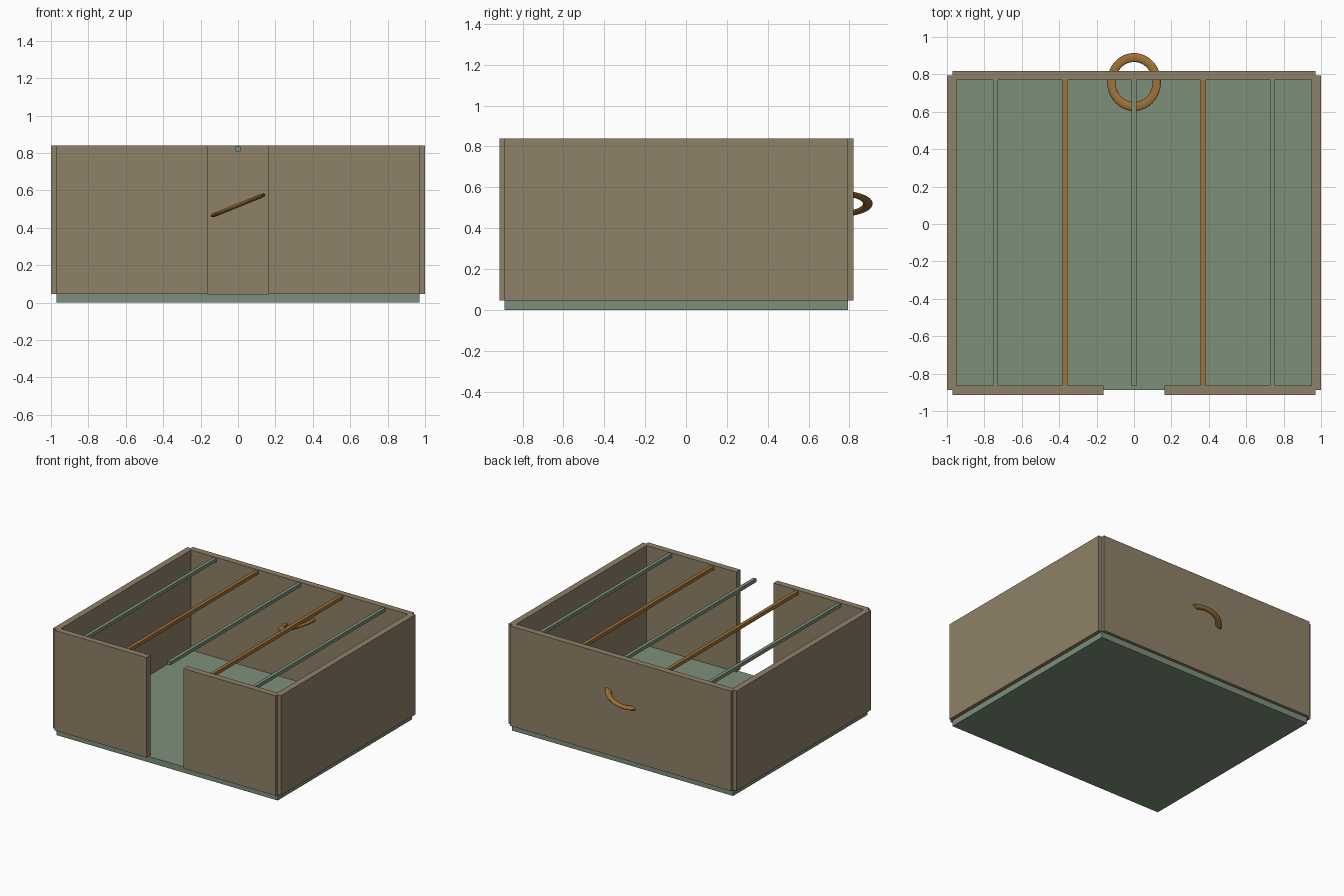
import bpy, math

if "Cube" in bpy.data.objects:
    bpy.data.objects.remove(bpy.data.objects["Cube"])


def material(name, rgb):
    m = bpy.data.materials.new(name)
    m.diffuse_color = (*rgb, 1)
    m.use_nodes = True
    m.node_tree.nodes["Principled BSDF"].inputs["Base Color"].default_value = m.diffuse_color
    return m


WALL = material("tan_wall", (0.275, 0.22, 0.14))
GREEN = material("sage_green", (0.205, 0.28, 0.195))
WOOD = material("warm_wood", (0.35, 0.17, 0.04))


def box(name, x, y, z, mat):
    """Box from (min, max) ranges on each axis."""
    spans = (x, y, z)
    bpy.ops.mesh.primitive_cube_add(size=1, location=[(a + b) / 2 for a, b in spans])
    ob = bpy.context.object
    ob.name = name
    ob.scale = [b - a for a, b in spans]
    bpy.ops.object.transform_apply(location=False, rotation=False, scale=True)
    ob.data.materials.append(mat)
    return ob


FLOOR_TOP, TOP = 0.047, 0.84
FRONT, BACK = -0.888, 0.794      # wall centre lines
T = 0.025                        # half wall thickness
wall_z = (FLOOR_TOP, TOP)

# floor slab and back wall
box("floor", (-0.97, 0.97), (FRONT, BACK), (0, FLOOR_TOP), GREEN)
box("back_wall", (-0.97, 0.97), (BACK - T, BACK + T), wall_z, WALL)

# side walls and the two front panels beside the doorway
for side, s in (("left", -1), ("right", 1)):
    box(side + "_wall", sorted((s * 0.95, s * 1.0)), (FRONT, BACK), wall_z, WALL)
    box(side + "_front_wall", sorted((s * 0.163, s * 0.97)),
        (FRONT - T, FRONT + T), wall_z, WALL)

# roof beams, alternating colours
for i in range(-2, 3):
    cx = i * 0.37
    box(f"roof_beam_{i + 3}", (cx - 0.0135, cx + 0.0135), (-0.866, 0.772),
        (0.808, 0.835), WOOD if i % 2 else GREEN)

# flattened, tilted ring passing through the back wall
bpy.ops.mesh.primitive_torus_add(major_radius=0.131, minor_radius=0.024,
                                 major_segments=48, minor_segments=16,
                                 location=(0, 0.759, 0.52),
                                 rotation=(0, math.radians(-22), 0))
ring = bpy.context.object
ring.name = "wall_ring"
ring.scale.z = 0.45
bpy.ops.object.transform_apply(location=False, rotation=False, scale=True)
ring.data.materials.append(WOOD)
bpy.ops.object.shade_smooth_by_angle()
